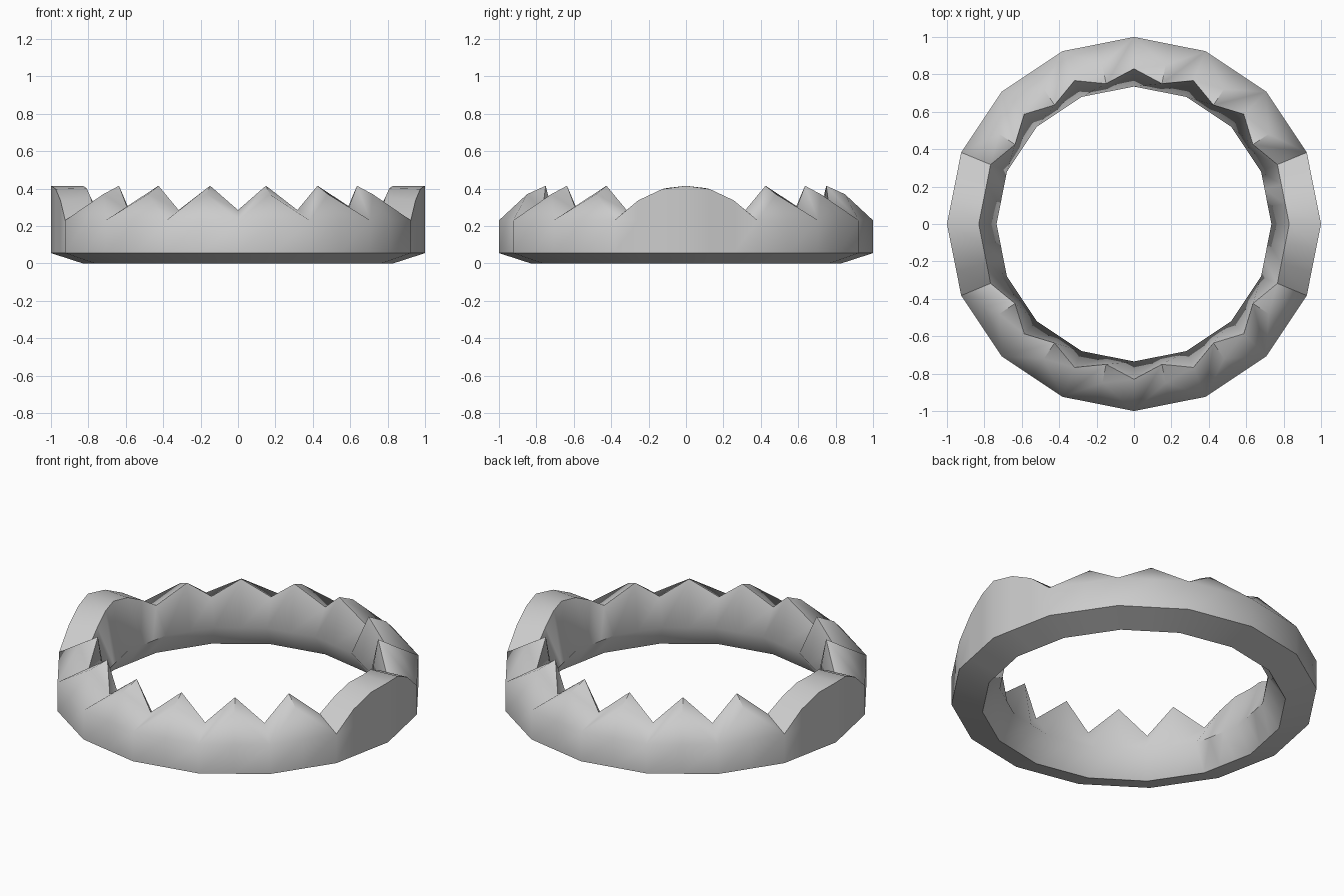
import bpy, bmesh
from math import cos, sin, pi, radians

if "Cube" in bpy.data.objects:
    bpy.data.objects.remove(bpy.data.objects["Cube"])

SIDES = 16
Z_EDGE, Z_VALLEY, Z_PEAK, Z_KINK = 0.055, 0.23, 0.415, 0.14
# arch heights from its crown down to the first valley
ARCH_OUT = [0.415, 0.397, 0.337, Z_VALLEY]
ARCH_IN = [0.415, 0.402, 0.352, 0.285]


def polar(r, k):
    a = 2 * pi * k / SIDES
    return r * cos(a), r * sin(a)


def chord(r, k, f, z):
    """Point on the straight side k of a 16-gon, fraction f along it."""
    p, q = polar(r, k), polar(r, k + 1)
    return p[0] + (q[0] - p[0]) * f, p[1] + (q[1] - p[1]) * f, z


def section(k, f, top_out, top_in):
    """Closed cross-section of the band."""
    return [chord(1, k, f, Z_EDGE), chord(1, k, f, Z_VALLEY), top_out, top_in,
            chord(0.735, k, f, Z_KINK), chord(0.83, k, f, 0)]


sections = []
for k in range(SIDES):
    if k % 8 in (0, 7):
        # smooth arches on the left and right
        for i in range(3):
            d = i if k % 8 == 0 else 3 - i
            f = i / 3
            sections.append(section(k, f, chord(1, k, f, ARCH_OUT[d]),
                                    chord(0.83, k, f, ARCH_IN[d])))
    else:
        # valley, then an inward-leaning pointed tooth
        sections.append(section(k, 0, chord(1, k, 0, Z_VALLEY),
                                chord(0.83, k, 0, 0.285)))
        sections.append(section(k, 0.5, (*polar(0.866, k + 0.5), 0.37),
                                (*polar(0.765, k + 0.5), Z_PEAK)))

# skin the sections into a ring
bm = bmesh.new()
loops = [[bm.verts.new(p) for p in s] for s in sections]
for i, a in enumerate(loops):
    b = loops[(i + 1) % len(loops)]
    for j in range(6):
        n = (j + 1) % 6
        bm.faces.new((a[j], b[j], b[n], a[n]))
bmesh.ops.remove_doubles(bm, verts=bm.verts, dist=0.0005)
bmesh.ops.recalc_face_normals(bm, faces=bm.faces)
mesh = bpy.data.meshes.new("toothed_ring")
bm.to_mesh(mesh)
bm.free()

ring = bpy.data.objects.new("toothed_ring", mesh)
bpy.context.collection.objects.link(ring)
bpy.context.view_layer.objects.active = ring
ring.select_set(True)
bpy.ops.object.shade_smooth_by_angle(angle=radians(55))
